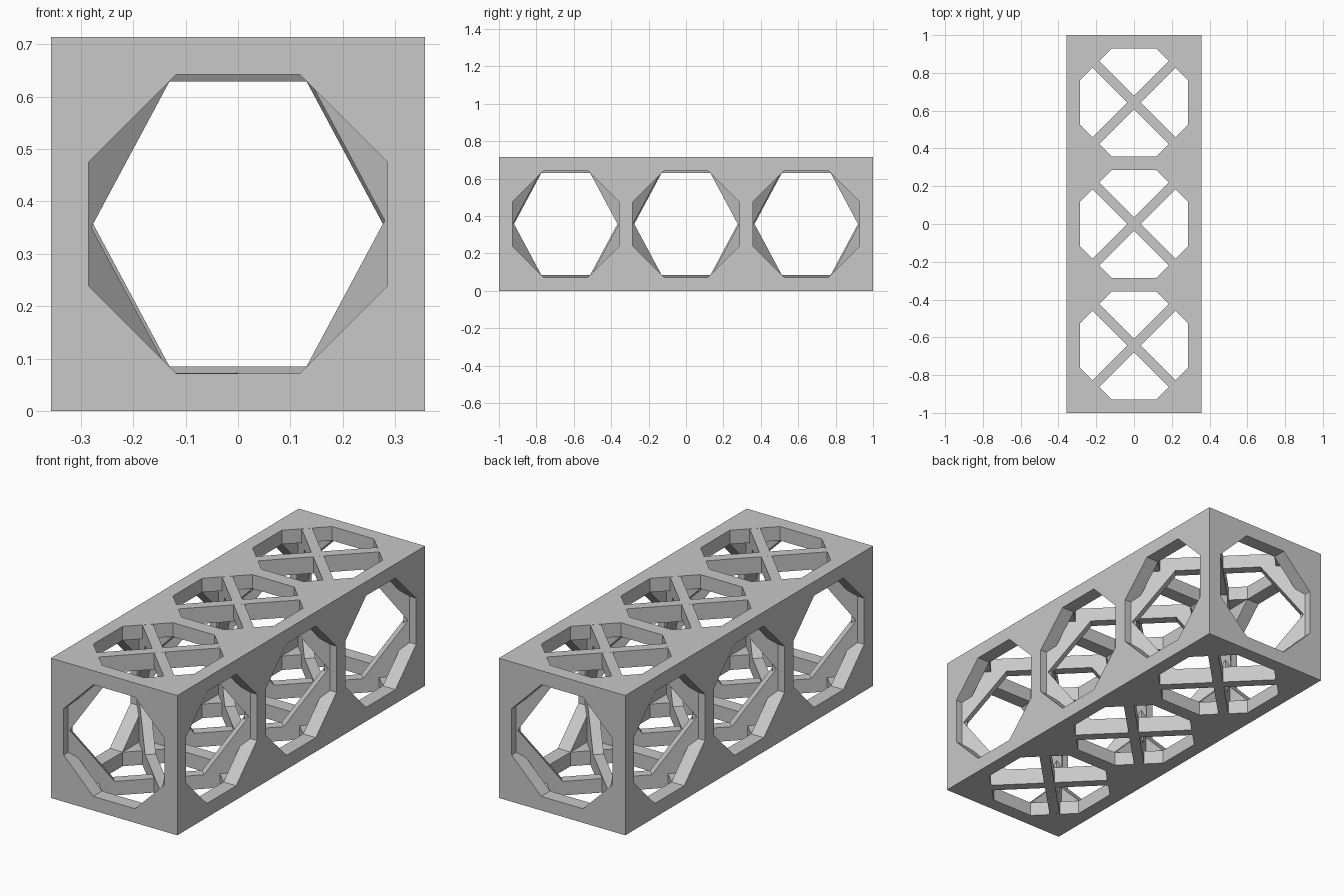
import bpy, bmesh, math
from mathutils import Matrix, Vector

old = bpy.data.objects.get("Cube")
if old:
    bpy.data.objects.remove(old, do_unlink=True)

U = 2 / 28                 # wall thickness, the base unit
HALF = 5 * U               # half the width of one cell
PITCH = 9 * U              # distance between cell centres
CELLS = [-PITCH, 0, PITCH]
BAR = 0.05                 # thickness of the diagonal webs
OPENING = 4 * U - 0.0006   # half width of the openings, just inside the cavity

grey = bpy.data.materials.new("grey")
grey.use_nodes = True
colour = (0.58, 0.58, 0.58, 1)
grey.diffuse_color = colour
grey.node_tree.nodes["Principled BSDF"].inputs["Base Color"].default_value = colour


def finish(name, bm):
    bmesh.ops.recalc_face_normals(bm, faces=bm.faces)
    mesh = bpy.data.meshes.new(name)
    bm.to_mesh(mesh)
    bm.free()
    mesh.materials.append(grey)
    obj = bpy.data.objects.new(name, mesh)
    bpy.context.collection.objects.link(obj)
    return obj


def box(name, size, centre):
    bm = bmesh.new()
    bmesh.ops.create_cube(bm, size=1, matrix=Matrix.Translation(centre) @ Matrix.Diagonal((*size, 1)))
    return finish(name, bm)


def octagon_prism(name, length, centre, turn):
    # Flat sides lie square to the walls
    bm = bmesh.new()
    radius = OPENING / math.cos(math.pi / 8)
    corners = [(i + 0.5) * math.pi / 4 for i in range(8)]
    base = bm.faces.new([bm.verts.new((radius * math.cos(a), radius * math.sin(a), -length / 2))
                         for a in corners])
    grown = bmesh.ops.extrude_face_region(bm, geom=[base], use_keep_orig=True)["geom"]
    top = [g for g in grown if isinstance(g, bmesh.types.BMVert)]
    bmesh.ops.translate(bm, verts=top, vec=(0, 0, length))
    bm.transform(Matrix.Translation(centre) @ turn)
    return finish(name, bm)


def web(name, y, angle, shift, inset):
    # Upright diagonal plate with a six-sided opening
    side, slope, rise = 0.421, 0.21, 0.2785
    end, tall = 0.46, HALF - inset
    inner = [(side, 0), (slope, rise), (-slope, rise), (-side, 0), (-slope, -rise), (slope, -rise)]
    outer = [(end, 0), (end, tall), (-end, tall), (-end, 0), (-end, -tall), (end, -tall)]
    bm = bmesh.new()
    a = [bm.verts.new((d, -BAR / 2, z + shift)) for d, z in inner]
    b = [bm.verts.new((d, -BAR / 2, z)) for d, z in outer]
    faces = [bm.faces.new((a[i - 1], a[i], b[i], b[i - 1])) for i in range(6)]
    grown = bmesh.ops.extrude_face_region(bm, geom=faces, use_keep_orig=True)["geom"]
    moved = [g for g in grown if isinstance(g, bmesh.types.BMVert)]
    bmesh.ops.translate(bm, verts=moved, vec=(0, BAR, 0))
    bm.transform(Matrix.Translation((0, y, HALF)) @ Matrix.Rotation(angle, 4, "Z"))
    return finish(name, bm)


def combine(target, tool, operation):
    mod = target.modifiers.new(operation.lower(), "BOOLEAN")
    mod.operation = operation
    mod.solver = "EXACT"
    mod.object = tool
    bpy.context.view_layer.update()
    with bpy.context.temp_override(object=target, active_object=target):
        bpy.ops.object.modifier_apply(modifier=mod.name)
    bpy.data.objects.remove(tool, do_unlink=True)


# Solid beam, hollowed into three cells
frame = box("lattice_beam", (2 * HALF, 2, 2 * HALF), (0, 0, HALF))
for y in CELLS:
    combine(frame, box("cavity", (8 * U, 8 * U, 8 * U), (0, y, HALF)), "DIFFERENCE")

# Eight-sided openings through every wall
upright = Matrix.Identity(4)
along_x = Matrix.Rotation(math.pi / 2, 4, "Y")
along_y = Matrix.Rotation(math.pi / 2, 4, "X")
combine(frame, octagon_prism("end_opening", 2.2, Vector((0, 0, HALF)), along_y), "DIFFERENCE")
for y in CELLS:
    for turn in (along_x, upright):
        combine(frame, octagon_prism("opening", 1, Vector((0, y, HALF)), turn), "DIFFERENCE")

# Crossed diagonal webs inside each cell, one opening slightly lower than the other
for i, y in enumerate(CELLS):
    web(f"rising_web_{i + 1}", y, math.pi / 4, -0.0065, 0.0004)
    web(f"falling_web_{i + 1}", y, -math.pi / 4, 0.0065, 0.0006)
